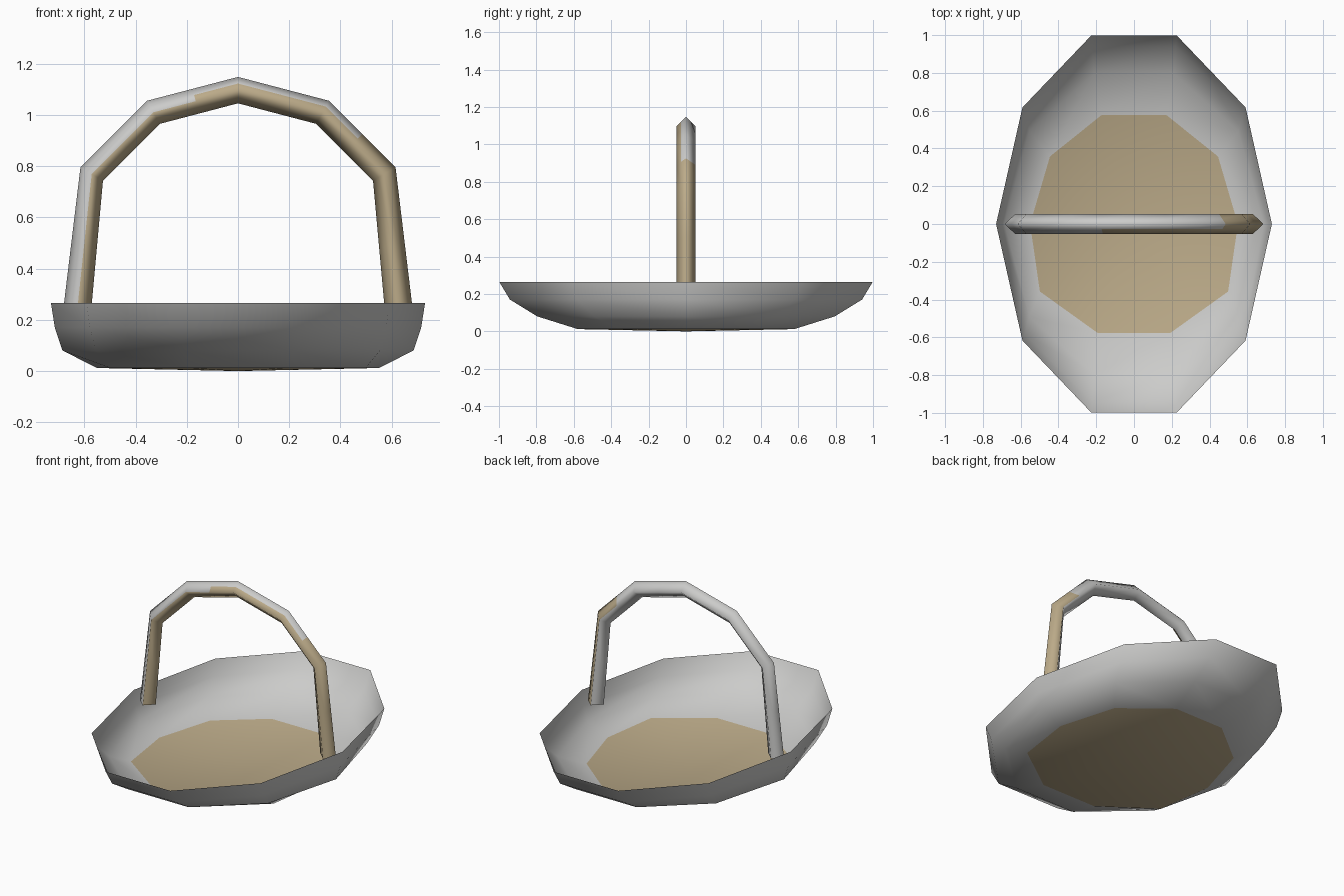
import bpy, bmesh, math
from mathutils import Vector

if "Cube" in bpy.data.objects:
    bpy.data.objects.remove(bpy.data.objects["Cube"])


def material(name, rgb):
    m = bpy.data.materials.new(name)
    m.diffuse_color = (*rgb, 1)
    m.use_nodes = True
    m.node_tree.nodes["Principled BSDF"].inputs["Base Color"].default_value = m.diffuse_color
    return m


GREY = material("pale grey", (0.60, 0.60, 0.59))
TAN = material("straw tan", (0.50, 0.405, 0.25))


def finish(name, bm):
    me = bpy.data.meshes.new(name)
    bm.to_mesh(me)
    bm.free()
    me.materials.append(GREY)
    me.materials.append(TAN)
    ob = bpy.data.objects.new(name, me)
    bpy.context.collection.objects.link(ob)
    return ob


# Basket bowl: thin ten-sided shell, rings of (x radius, y radius, z)
SIDES = 10
RINGS = [(0.73, 1.05, 0.265), (0.715, 0.99, 0.17),
         (0.685, 0.836, 0.08), (0.55, 0.608, 0.012)]
bm = bmesh.new()
loops = []
for i, (rx, ry, z) in enumerate(RINGS):
    ring = []
    for k in range(SIDES):
        a = 2 * math.pi * k / SIDES
        x, y = rx * math.cos(a), ry * math.sin(a)
        if i == 3 and y < -0.01:       # floor is a little wider at the front
            x *= 1.12
        ring.append(bm.verts.new((x, y, z)))
    loops.append(ring)
for upper, lower in zip(loops, loops[1:]):
    for k in range(SIDES):
        n = (k + 1) % SIDES
        bm.faces.new((upper[k], lower[k], lower[n], upper[n])).smooth = True

# Tan floor fan, dipping slightly to the centre
centre = bm.verts.new((0, 0, 0))
for k in range(SIDES):
    f = bm.faces.new((loops[-1][k], centre, loops[-1][(k + 1) % SIDES]))
    f.material_index = 1
    f.smooth = True
finish("basket_bowl", bm)

# Handle: diamond-section arch, right half as (outer, inner) points in x, z
HALF = [((0.685, 0.215), (0.575, 0.215)), ((0.615, 0.795), (0.527, 0.743)),
        ((0.355, 1.055), (0.305, 0.965)), ((0.0, 1.148), (0.0, 1.045))]
right = [(Vector(o), Vector(i)) for o, i in HALF]
left = [(Vector((-o.x, o.y)), Vector((-i.x, i.y))) for o, i in reversed(right[:-1])]
path = right + left

# Halve every segment so the colour change can fall mid-way
stations = []
for (o1, i1), (o2, i2) in zip(path, path[1:]):
    stations += [(o1, i1), ((o1 + o2) / 2, (i1 + i2) / 2)]
stations.append(path[-1])

# Section points: t runs outer (0) to inner (1), s is the y side
SECTION = [(0, 0), (0.25, -0.5), (0.5, -1), (0.75, -0.5),
           (1, 0), (0.75, 0.5), (0.5, 1), (0.25, 0.5)]
bm = bmesh.new()
rings = []
for o, i in stations:
    ring = []
    for t, s in SECTION:
        p = o.lerp(i, t)
        ring.append(bm.verts.new((p.x, s * 0.052, p.y)))
    rings.append(ring)


def handle_colour(strip, x):
    if strip in (2, 3):                # inner front
        return 1
    if strip == 1:                     # outer front, lower strip
        return int(x > -0.18)
    if strip in (0, 6, 7):             # outer edge and outer back
        return int(x > 0.48)
    return 0                           # inner back


for a, b in zip(rings, rings[1:]):
    for k in range(8):
        n = (k + 1) % 8
        f = bm.faces.new((a[k], a[n], b[n], b[k]))
        f.smooth = True
        f.material_index = handle_colour(k, f.calc_center_median().x)
bm.faces.new(rings[0])
bm.faces.new(rings[-1])
bmesh.ops.recalc_face_normals(bm, faces=bm.faces[:])
finish("handle", bm)
